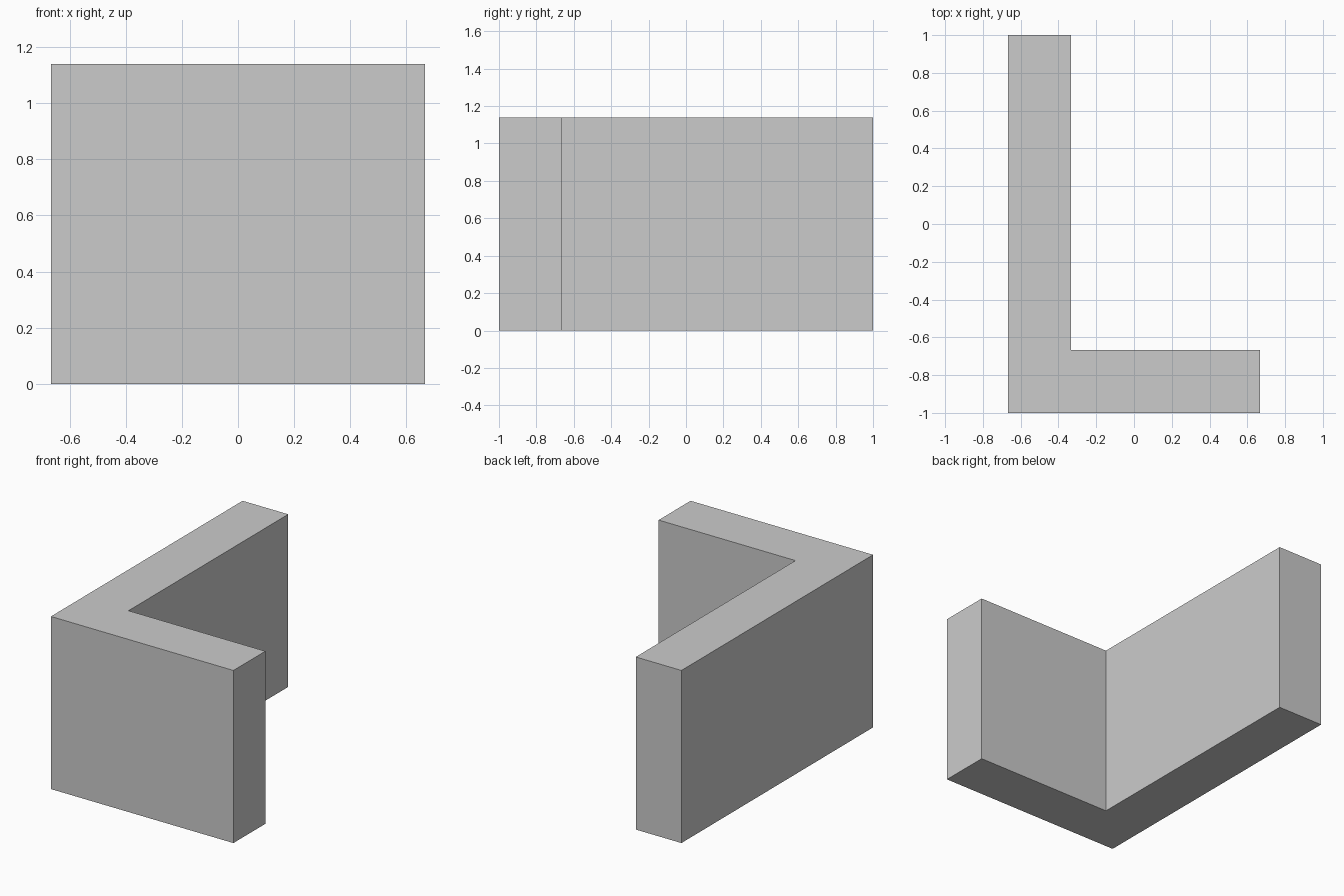
import bpy
import bmesh

if "Cube" in bpy.data.objects:
    bpy.data.objects.remove(bpy.data.objects["Cube"])

HALF_X, HALF_Y = 2 / 3, 1.0
THICK, HEIGHT = 1 / 3, 1.14

# L-shaped footprint, counter-clockwise from the front left corner
profile = [
    (-HALF_X, -HALF_Y),
    (HALF_X, -HALF_Y),
    (HALF_X, -HALF_Y + THICK),
    (-HALF_X + THICK, -HALF_Y + THICK),
    (-HALF_X + THICK, HALF_Y),
    (-HALF_X, HALF_Y),
]

# Corner wall: footprint extruded straight up
bm = bmesh.new()
base = bm.faces.new([bm.verts.new((x, y, 0)) for x, y in profile])
top = bmesh.ops.extrude_face_region(bm, geom=[base], use_keep_orig=True)["geom"]
bmesh.ops.translate(
    bm,
    vec=(0, 0, HEIGHT),
    verts=[g for g in top if isinstance(g, bmesh.types.BMVert)],
)
bmesh.ops.recalc_face_normals(bm, faces=bm.faces[:])

mesh = bpy.data.meshes.new("corner_wall")
bm.to_mesh(mesh)
bm.free()
bpy.context.collection.objects.link(bpy.data.objects.new("corner_wall", mesh))
